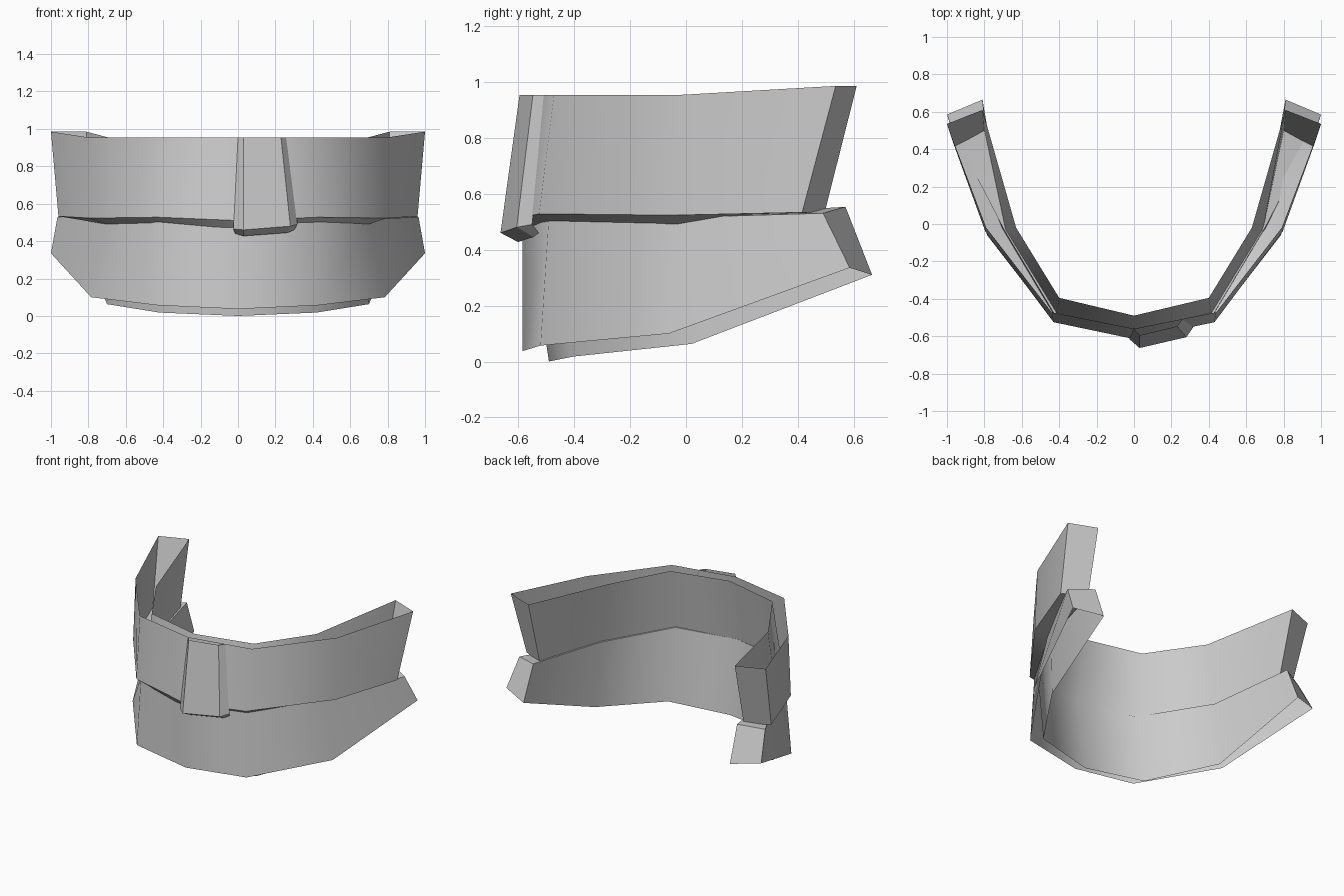
import bpy, bmesh, math

if "Cube" in bpy.data.objects:
    bpy.data.objects.remove(bpy.data.objects["Cube"])

grey = bpy.data.materials.new("plain_grey")
grey.diffuse_color = (0.6, 0.6, 0.6, 1)
grey.use_nodes = True
grey.node_tree.nodes["Principled BSDF"].inputs["Base Color"].default_value = grey.diffuse_color


def make_object(name, bm, angle, creases=()):
    bmesh.ops.recalc_face_normals(bm, faces=bm.faces[:])
    bm.edges.index_update()
    sharp = [e.index for e in creases]
    mesh = bpy.data.meshes.new(name)
    bm.to_mesh(mesh)
    bm.free()
    mesh.materials.append(grey)
    obj = bpy.data.objects.new(name, mesh)
    bpy.context.collection.objects.link(obj)
    bpy.ops.object.select_all(action='DESELECT')
    bpy.context.view_layer.objects.active = obj
    obj.select_set(True)
    bpy.ops.object.shade_smooth_by_angle(angle=math.radians(angle))
    for i in sharp:
        mesh.edges[i].use_edge_sharp = True


def band(name, rows):
    """Curved band from edge rows given centre to right end, mirrored to the left.
    Rows run around the section; the gap between last and first stays open."""
    bm = bmesh.new()
    grid = []
    for row in rows:
        full = [(-x, y, z) for x, y, z in reversed(row[1:])] + row
        grid.append([bm.verts.new(p) for p in full])
    for a, b in zip(grid, grid[1:]):
        for i in range(len(a) - 1):
            bm.faces.new((a[i], a[i + 1], b[i + 1], b[i]))
    for end in (0, -1):
        bm.faces.new([r[end] for r in grid])
    # long edges between wall and ledge stay crisp
    creases = [bm.edges.get((r[i], r[i + 1])) for r in grid for i in range(len(r) - 1)]
    make_object(name, bm, 55, creases)


# Upper band: outer wall, underside, inner wall (open along the top)
band("upper_band", [
    [(0, -0.56, 0.953), (0.44, -0.472, 0.953), (0.79, -0.02, 0.953), (1.0, 0.535, 0.985)],
    [(0, -0.615, 0.51), (0.43, -0.525, 0.528), (0.795, -0.04, 0.523), (0.96, 0.415, 0.533)],
    [(0, -0.575, 0.455), (0.415, -0.48, 0.493), (0.69, -0.03, 0.488), (0.80, 0.495, 0.53)],
    [(0, -0.49, 0.95), (0.40, -0.395, 0.95), (0.63, -0.02, 0.937), (0.81, 0.61, 0.985)],
])

# Lower band: outer wall, top ledge, inner wall (open along the bottom)
band("lower_band", [
    [(0, -0.585, 0.037), (0.43, -0.52, 0.057), (0.785, -0.06, 0.10), (1.0, 0.585, 0.335)],
    [(0, -0.585, 0.51), (0.42, -0.49, 0.52), (0.70, -0.02, 0.515), (0.965, 0.49, 0.53)],
    [(0, -0.565, 0.51), (0.41, -0.467, 0.52), (0.683, -0.01, 0.515), (0.80, 0.57, 0.553)],
    [(0, -0.49, 0.0), (0.42, -0.40, 0.018), (0.70, 0.02, 0.063), (0.81, 0.665, 0.31)],
])

# Front clasp: tapered plate with slanted sides and a closed lower end
bm = bmesh.new()
top = [(0.0, -0.56, 0.953), (0.03, -0.595, 0.953), (0.23, -0.547, 0.953), (0.26, -0.505, 0.953)]
mid = [(-0.025, -0.615, 0.465), (0.03, -0.663, 0.46), (0.28, -0.605, 0.48), (0.318, -0.55, 0.49)]
low = [(-0.015, -0.585, 0.44), (0.03, -0.60, 0.427), (0.265, -0.545, 0.445), (0.30, -0.525, 0.46)]
rows = [[bm.verts.new(p) for p in r] for r in (top, mid, low)]
for a, b in zip(rows, rows[1:]):
    for i in range(3):
        bm.faces.new((a[i], a[i + 1], b[i + 1], b[i]))
make_object("front_clasp", bm, 20)
